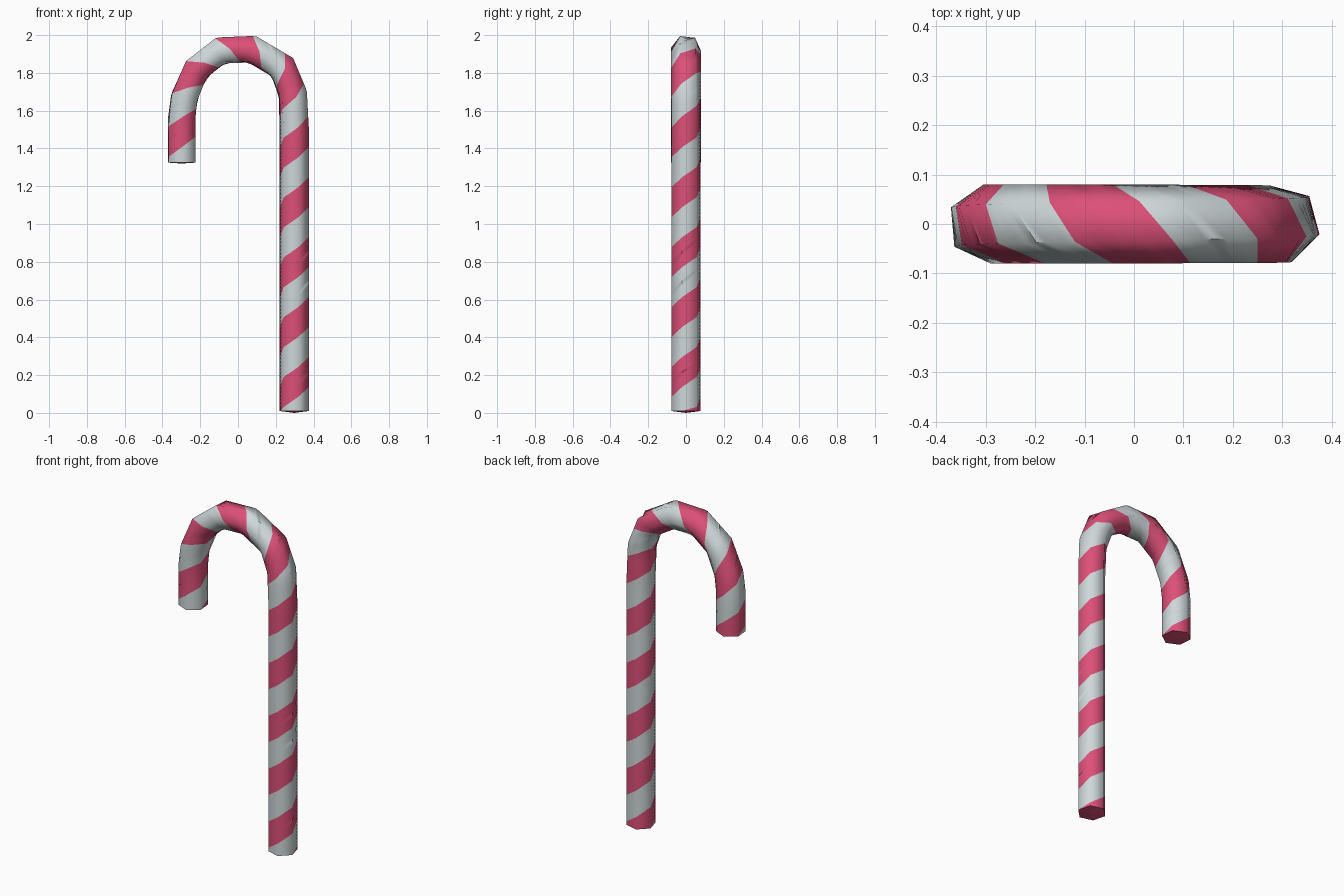
import bpy, bmesh, math
from mathutils import Vector

if "Cube" in bpy.data.objects:
    bpy.data.objects.remove(bpy.data.objects["Cube"], do_unlink=True)


def make_material(name, rgb):
    mat = bpy.data.materials.new(name)
    mat.use_nodes = True
    mat.diffuse_color = (*rgb, 1)
    mat.node_tree.nodes["Principled BSDF"].inputs["Base Color"].default_value = (*rgb, 1)
    return mat


white = make_material("sugar white", (0.62, 0.68, 0.69))
pink = make_material("candy pink", (0.72, 0.08, 0.19))

SIDES, RADIUS = 6, 0.08
PITCH, ROWS = 0.317, 16      # stripe pitch and mesh rows per pitch
START = 0.127                # height of the first stripe edge

# Centre line in x and z: long leg, bend, short end
path = [Vector((x, 0, z)) for x, z in (
    (0.298, 0.01), (0.298, 1.5), (0.29, 1.69), (0.235, 1.83), (0.075, 1.925),
    (-0.09, 1.92), (-0.22, 1.82), (-0.285, 1.67), (-0.298, 1.56), (-0.298, 1.325))]
dist = [0.0]
for a, b in zip(path, path[1:]):
    dist.append(dist[-1] + (b - a).length)
LENGTH = dist[-1]


# Hexagonal rings, slightly twisted through the bend
def make_ring(k):
    before = path[k] - path[max(k - 1, 0)]
    after = path[min(k + 1, len(path) - 1)] - path[k]
    tangent = (before.normalized() + after.normalized()).normalized()
    outward = Vector((tangent.z, 0, -tangent.x))
    twist = -20 * min(max((k - 1) / (len(path) - 3), 0), 1)
    ring = []
    for i in range(SIDES):
        angle = math.radians(-15 + twist + i * 360 / SIDES)
        ring.append(path[k] + RADIUS * (outward * math.cos(angle)
                                        + Vector((0, math.sin(angle), 0))))
    return ring


rings = [make_ring(k) for k in range(len(path))]


def surface_point(side, s):
    k = 0
    while k < len(path) - 2 and s > dist[k + 1]:
        k += 1
    t = (s - dist[k]) / (dist[k + 1] - dist[k])
    return rings[k][side].lerp(rings[k + 1][side], t)


bm = bmesh.new()
cache = {}


def vert(i, u):
    s = min(max(u + PITCH * i / SIDES, 0), LENGTH)
    key = (i % SIDES, round(s, 4))
    if key not in cache:
        cache[key] = bm.verts.new(surface_point(key[0], s))
    return cache[key]


# Helical rows of faces, so that stripe edges follow the mesh
for j in range(-2 * ROWS, int(LENGTH / PITCH * ROWS) + ROWS):
    u0 = START + j * PITCH / ROWS
    u1 = u0 + PITCH / ROWS
    for i in range(SIDES):
        corners = [vert(i, u0), vert(i + 1, u0), vert(i + 1, u1), vert(i, u1)]
        corners = list(dict.fromkeys(corners))
        if len(corners) > 2:
            face = bm.faces.new(corners)
            face.smooth = True
            face.material_index = 1 if j % ROWS < ROWS // 2 else 0

# Shallow end caps with sharp rims
for s, tip in ((0, path[0] - Vector((0, 0, 0.01))), (LENGTH, path[-1] - Vector((0, 0, 0.005)))):
    rim = [cache[(i, round(s, 4))] for i in range(SIDES)]
    centre = bm.verts.new(tip)
    for i in range(SIDES):
        face = bm.faces.new((rim[i], rim[(i + 1) % SIDES], centre))
        face.material_index = 1
        bm.edges.get((rim[i], rim[(i + 1) % SIDES])).smooth = False

bmesh.ops.recalc_face_normals(bm, faces=bm.faces)
mesh = bpy.data.meshes.new("striped_cane")
bm.to_mesh(mesh)
bm.free()
mesh.materials.append(white)
mesh.materials.append(pink)
cane = bpy.data.objects.new("striped_cane", mesh)
bpy.context.collection.objects.link(cane)
